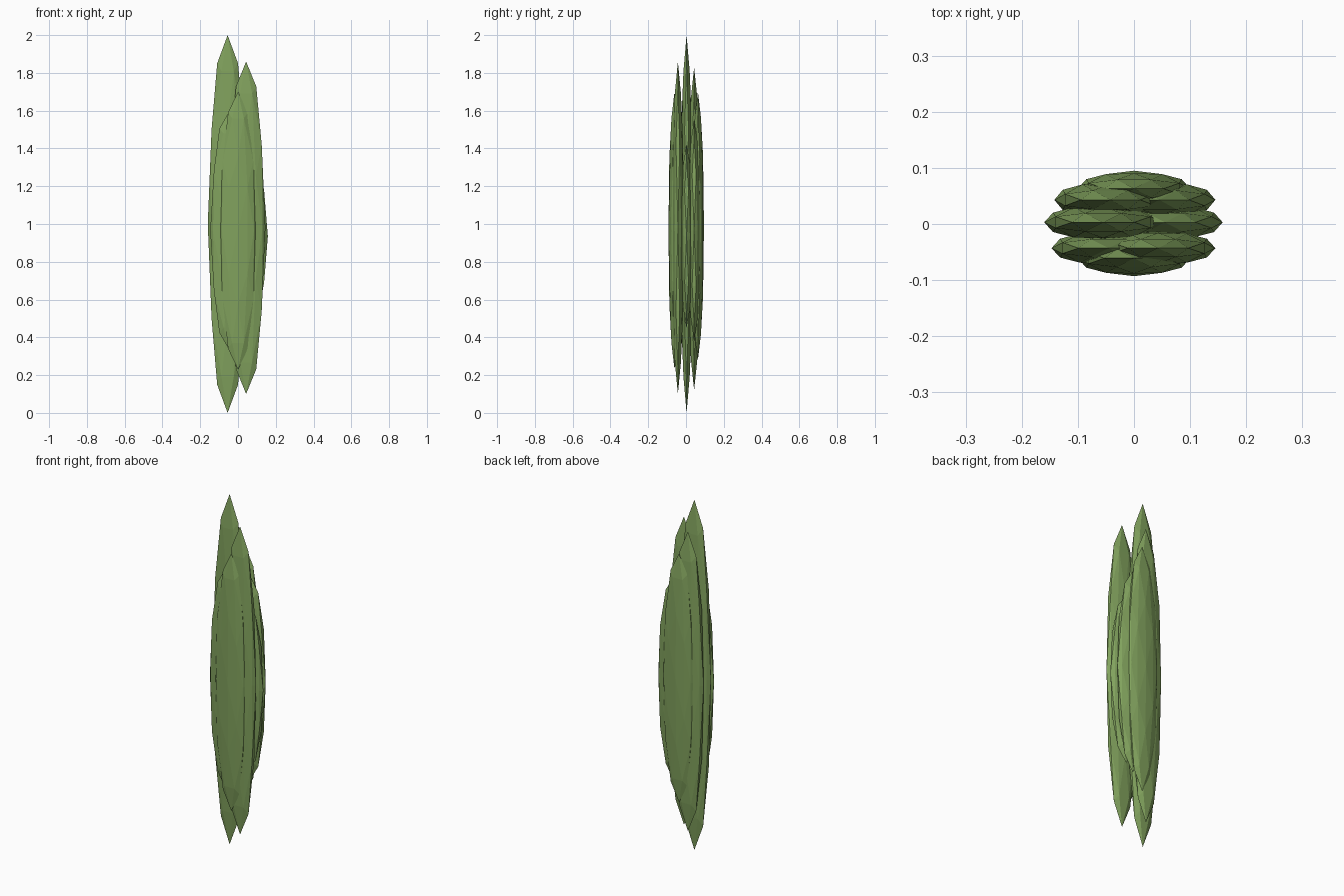
import bpy, bmesh, itertools
from mathutils import Vector

if "Cube" in bpy.data.objects:
    bpy.data.objects.remove(bpy.data.objects["Cube"])

green = bpy.data.materials.new("leaf_green")
green.diffuse_color = (0.22, 0.36, 0.11, 1)
green.use_nodes = True
green.node_tree.nodes["Principled BSDF"].inputs["Base Color"].default_value = green.diffuse_color

# Unit low-poly ball: icosahedron corners plus pushed-out edge midpoints
T = (1 + 5 ** 0.5) / 2
corners = [Vector(p) for a, b in itertools.product((-1, 1), repeat=2)
           for p in ((a, 0, b * T), (a * T, b, 0), (0, a * T, b))]
mids = [(p + q) / 2 for p, q in itertools.combinations(corners, 2)
        if (p - q).length < 2.1]
ball = [p.normalized() for p in corners + mids]


def clump(name, x, y, bottom, top, rx, ry):
    """Stretched faceted ellipsoid spanning bottom..top."""
    bm = bmesh.new()
    rz, cz = (top - bottom) / 2, (top + bottom) / 2
    for p in ball:
        bm.verts.new(p)
    bmesh.ops.convex_hull(bm, input=bm.verts[:])
    for v in bm.verts:
        v.co = (x + v.co.x * rx, y + v.co.y * ry, cz + v.co.z * rz)
    bmesh.ops.recalc_face_normals(bm, faces=bm.faces[:])
    me = bpy.data.meshes.new(name)
    bm.to_mesh(me)
    bm.free()
    me.materials.append(green)
    bpy.context.collection.objects.link(bpy.data.objects.new(name, me))


# Middle layer
clump("foliage_middle_left", -0.055, 0.003, 0.0, 2.0, 0.105, 0.033)
clump("foliage_middle_right", 0.055, 0.003, 0.45, 1.42, 0.103, 0.033)
# Front layer
clump("foliage_front_right", 0.043, -0.043, 0.1, 1.86, 0.102, 0.032)
clump("foliage_front_left", -0.045, -0.043, 0.33, 1.6, 0.102, 0.032)
clump("foliage_front_centre", 0.0, -0.061, 0.23, 1.7, 0.1, 0.032)
# Back layer
clump("foliage_back_left", -0.042, 0.043, 0.12, 1.83, 0.1, 0.034)
clump("foliage_back_right", 0.045, 0.043, 0.38, 1.55, 0.1, 0.034)
clump("foliage_back_centre", 0.0, 0.063, 0.28, 1.7, 0.1, 0.032)
